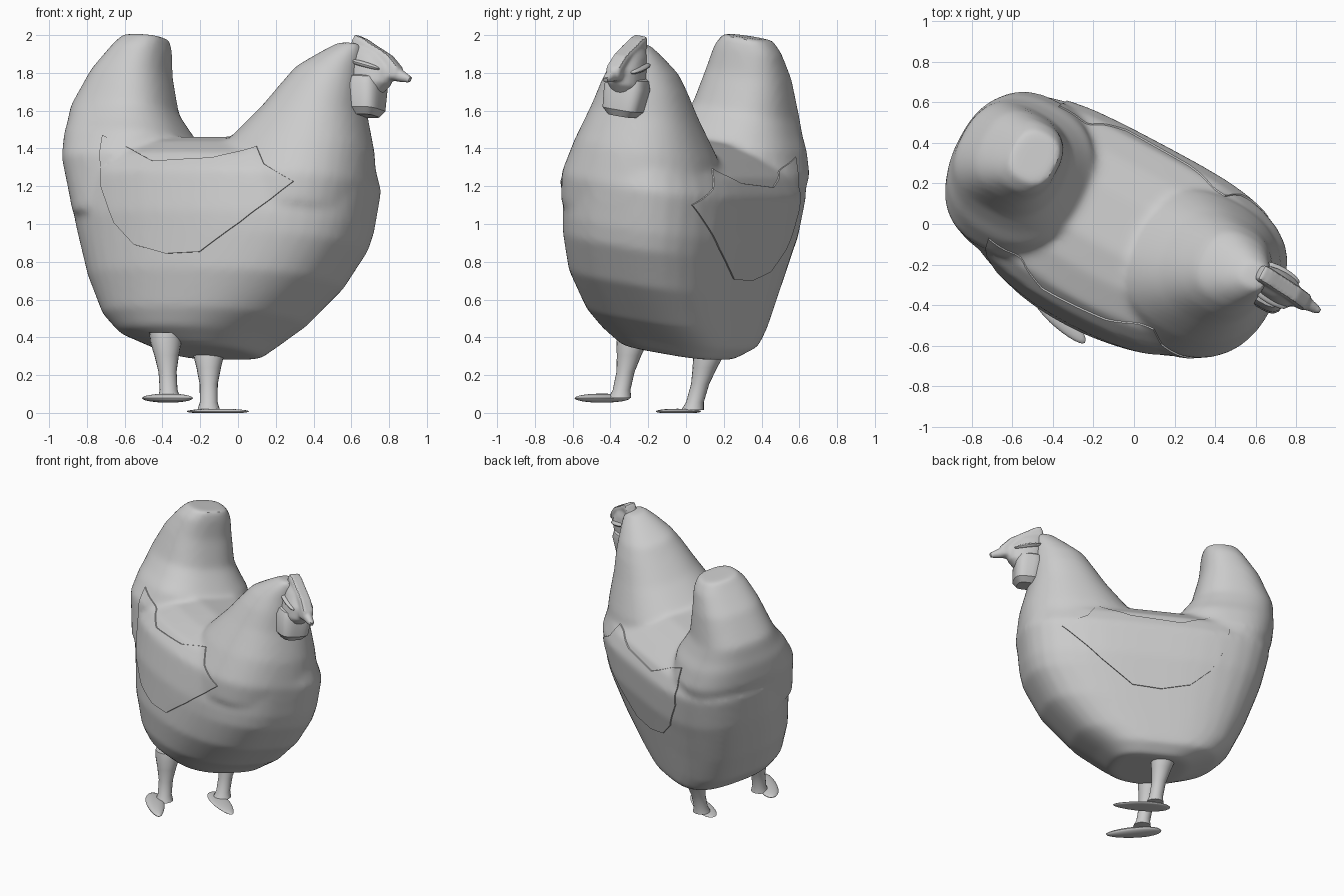
import bpy, bmesh
from math import cos, sin, pi, radians
from mathutils import Matrix, Vector

if "Cube" in bpy.data.objects:
    bpy.data.objects.remove(bpy.data.objects["Cube"])

# The hen is turned and rolls slightly onto one leg
POSE = (Matrix.Rotation(radians(-28), 4, 'Z') @ Matrix.Translation((0, -0.25, 0.03))
        @ Matrix.Rotation(radians(-9), 4, 'X'))
HEAD_POSE = POSE @ Matrix.Translation((0, .025, 0))


def loft(bm, rings, p=2.6, n=36, p_right=None):
    """Skin horizontal superellipse rings: (z, x, half_x, half_y[, y])."""
    loops = []
    for r in rings:
        z, x, a, b = r[:4]
        y = r[4] if len(r) > 4 else 0
        loop = []
        for i in range(n):
            t = 2 * pi * i / n
            c, s = cos(t), sin(t)
            e = p_right if p_right and s < 0 else p
            k = (abs(c) ** e + abs(s) ** e) ** (-1 / e)
            loop.append(bm.verts.new((x + a * c * k, y + b * s * k, z)))
        loops.append(loop)
    for lo, hi in zip(loops, loops[1:]):
        for i in range(n):
            j = (i + 1) % n
            bm.faces.new((lo[i], lo[j], hi[j], hi[i]))
    bm.faces.new(loops[0][::-1])
    bm.faces.new(loops[-1])


def prism(bm, outline, half):
    """Extrude an (x, z) outline sideways."""
    f = bm.faces.new([bm.verts.new((x, -half, z)) for x, z in outline])
    ext = bmesh.ops.extrude_face_region(bm, geom=[f])['geom']
    bmesh.ops.translate(bm, vec=(0, 2 * half, 0),
                        verts=[v for v in ext if isinstance(v, bmesh.types.BMVert)])
    bmesh.ops.recalc_face_normals(bm, faces=bm.faces)


def finish(bm, name, matrix=Matrix(), voxel=0, smooth=0):
    me = bpy.data.meshes.new(name)
    bm.to_mesh(me)
    bm.free()
    ob = bpy.data.objects.new(name, me)
    bpy.context.collection.objects.link(ob)
    if voxel:
        m = ob.modifiers.new("fuse", 'REMESH')
        m.mode, m.voxel_size = 'VOXEL', voxel
        m = ob.modifiers.new("soften", 'SMOOTH')
        m.iterations, m.factor = smooth, 0.5
    bake(ob)
    ob.matrix_world = matrix
    return ob


def bake(ob):
    bpy.context.view_layer.update()
    dg = bpy.context.evaluated_depsgraph_get()
    me = bpy.data.meshes.new_from_object(ob.evaluated_get(dg))
    ob.modifiers.clear()
    ob.data = me
    me.shade_smooth()
    me.set_sharp_from_angle(angle=radians(32))


# Body, tail and neck fused into one form; the right flank is rounder than the left
bm = bmesh.new()
loft(bm, [(.305, -.12, .25, .28, .075), (.385, -.17, .41, .38, .045), (.48, -.14, .535, .415, .02),
          (.68, -.08, .69, .455), (.88, -.052, .79, .475), (.98, -.055, .82, .485),
          (1.2, -.065, .86, .475), (1.3, -.07, .84, .42), (1.38, -.07, .74, .29),
          (1.43, -.07, .56, .14)], 3.3, 48, 2.25)
loft(bm, [(1.0, -.6, .25, .38), (1.3, -.615, .33, .41), (1.43, -.62, .34, .36),
          (1.5, -.645, .31, .315), (1.59, -.678, .275, .27), (1.79, -.653, .2, .222),
          (1.92, -.605, .145, .18), (1.985, -.585, .115, .13)], 2.5)
loft(bm, [(1.05, .36, .4, .41), (1.2, .365, .43, .42), (1.39, .39, .39, .36),
          (1.59, .46, .27, .275), (1.72, .505, .215, .225), (1.81, .535, .178, .18),
          (1.89, .6, .118, .12), (1.95, .65, .07, .065)], 2.3)
body = finish(bm, "body", POSE, .02, 10)

# Folded wings: a barely swollen copy of the body cut to the wing outline
bm = bmesh.new()
prism(bm, [(-.6, 1.4), (-.57, 1.12), (-.46, .92), (-.32, .8), (-.12, .75), (.08, .76),
           (.3, .92), (.57, 1.15), (.4, 1.24), (.33, 1.34), (.1, 1.27), (-.25, 1.25)], .9)
cutter = finish(bm, "wing_cutter")
cutter.hide_render = True
bm = bmesh.new()
bm.from_mesh(body.data)
bmesh.ops.scale(bm, vec=(1, 1.018, 1), verts=bm.verts)
wings = finish(bm, "wings")
m = wings.modifiers.new("cut", 'BOOLEAN')
m.operation, m.object, m.solver = 'INTERSECT', cutter, 'EXACT'
bake(wings)
wings.matrix_world = POSE
bpy.data.objects.remove(cutter)

# Head with beak and comb
bm = bmesh.new()
loft(bm, [(1.66, .72, .09, .07), (1.74, .76, .125, .09), (1.82, .765, .125, .085),
          (1.89, .73, .1, .065), (1.94, .7, .06, .04)], 2.3, 24)
prism(bm, [(.67, 2.0), (.72, 1.98), (.79, 1.94), (.88, 1.89), (.945, 1.825),
           (.92, 1.76), (.66, 1.8), (.65, 1.95)], .043)
beak = Matrix.Translation((.93, 0, 1.785)) @ Matrix.Rotation(radians(108), 4, 'Y')
bmesh.ops.create_cone(bm, cap_ends=True, segments=16, radius1=.055, radius2=.018,
                      depth=.17, matrix=beak)
finish(bm, "head", HEAD_POSE, .011, 5)

# Wattle and brow ridges
bm = bmesh.new()
loft(bm, [(1.565, .755, .06, .07), (1.6, .755, .085, .103), (1.72, .745, .095, .115),
          (1.765, .74, .085, .1), (1.79, .74, .05, .06)], 3.5, 28)
finish(bm, "wattle", HEAD_POSE)
for side in (-1, 1):
    bm = bmesh.new()
    bmesh.ops.create_uvsphere(bm, u_segments=16, v_segments=8, radius=1)
    bmesh.ops.transform(bm, verts=bm.verts, matrix=Matrix.Translation((.76, side * .07, 1.83))
                        @ Matrix.Rotation(radians(14), 4, 'Y') @ Matrix.Diagonal((.1, .028, .016, 1)))
    finish(bm, "brow_left" if side > 0 else "brow_right", HEAD_POSE)

# Legs: ankle position, top position, foot centre, foot half length, heading, foot thickness
LEGS = {
    "right": ((-.365, -.35, .08), (-.385, -.275, .425), (-.37, -.445, .078), .19, -48, .024),
    "left": ((-.155, .035, .015), (-.155, .135, .36), (-.105, -.045, .008), .195, -34, .014),
}
for side, (ankle, top, foot, length, heading, thick) in LEGS.items():
    a, b = Vector(ankle), Vector(top)
    bm = bmesh.new()
    rings = []
    for t, r in ((0, .06), (.12, .047), (.4, .048), (.65, .065), (.85, .082), (1, .085)):
        q = a.lerp(b, t)
        rings.append((q.z, q.x, r, r, q.y))
    loft(bm, rings, 2, 20)
    finish(bm, "leg_" + side)
    bm = bmesh.new()
    bmesh.ops.create_uvsphere(bm, u_segments=28, v_segments=12, radius=1)
    for v in bm.verts:
        v.co.y *= 1 - .25 * v.co.x
    bmesh.ops.transform(bm, verts=bm.verts, matrix=Matrix.Translation(foot)
                        @ Matrix.Rotation(radians(heading), 4, 'Z')
                        @ Matrix.Diagonal((length, .06, thick, 1)))
    for v in bm.verts:
        v.co.z = max(v.co.z, 0)
    finish(bm, "foot_" + side)
